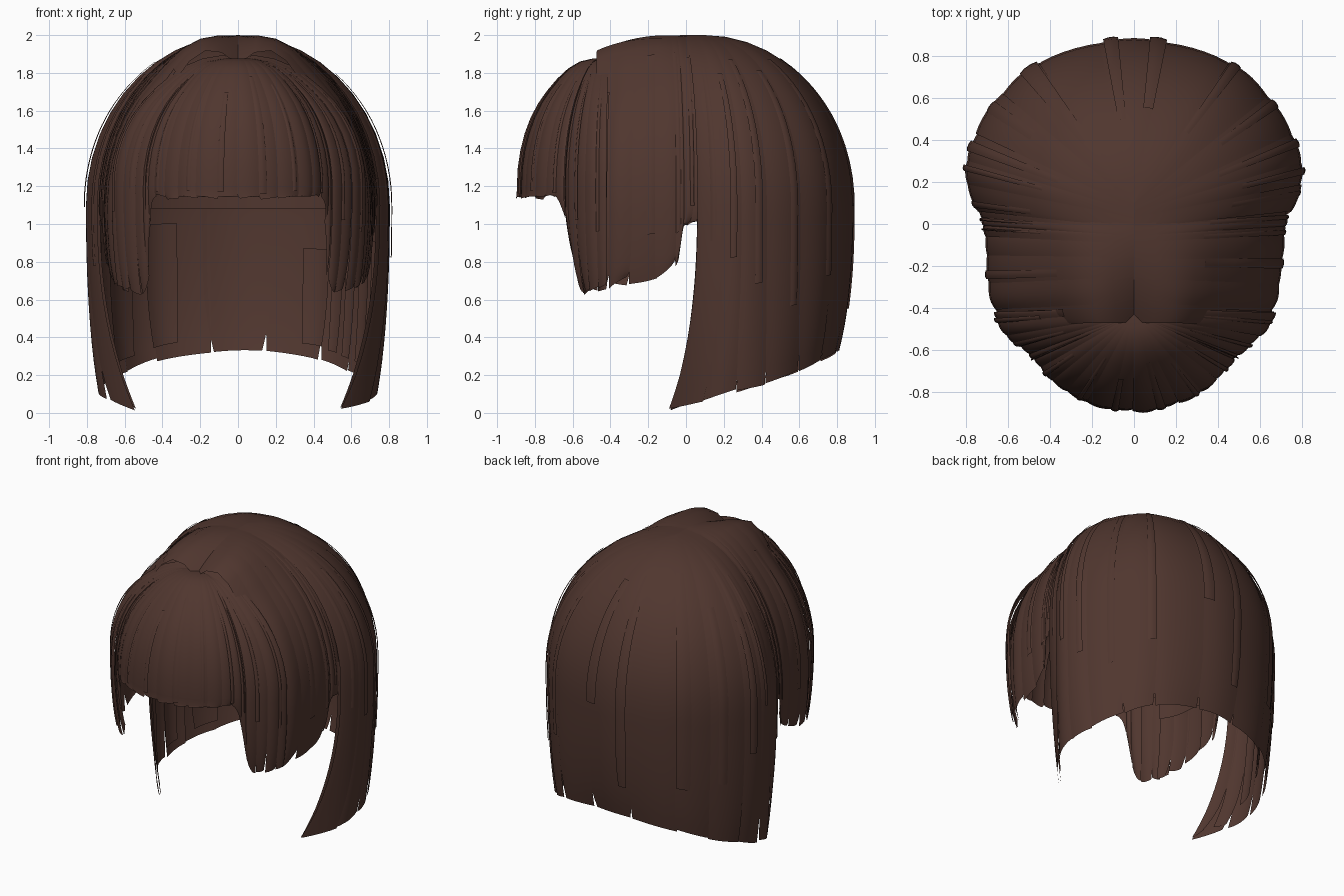
import bpy, math, random
from mathutils import Vector

random.seed(11)
cube = bpy.data.objects.get("Cube")
if cube:
    bpy.data.objects.remove(cube)

brown = bpy.data.materials.new("dark brown hair")
brown.use_nodes = True
colour = (0.080, 0.037, 0.028, 1)
brown.diffuse_color = colour
bsdf = brown.node_tree.nodes["Principled BSDF"]
bsdf.inputs["Base Color"].default_value = colour
bsdf.inputs["Roughness"].default_value = 0.7

# Guide hairs: root y, widest x, widest y, tip x, tip y, tip z
BACK = [(.10, 0, .885, 0, .81, .32), (.10, .42, .785, .38, .74, .28),
        (.09, .645, .595, .60, .57, .20), (.07, .775, .375, .72, .36, .13),
        (.04, .80, .22, .72, .14, .07), (-.02, .745, .06, .54, -.09, 0)]
SIDE = [(.04, .73, .09, .71, .07, .99), (-.04, .72, .01, .70, -.02, .97),
        (-.08, .71, -.04, .69, -.05, .78), (-.18, .70, -.18, .67, -.18, .70),
        (-.32, .68, -.36, .64, -.38, .66), (-.47, .62, -.48, .58, -.47, .64)]
FRINGE = [(-.43, 0, -.885, 0, -.89, 1.13), (-.43, .20, -.85, .20, -.855, 1.13),
          (-.43, .37, -.76, .36, -.77, 1.13), (-.43, .46, -.66, .45, -.66, 1.10),
          (-.43, .51, -.61, .48, -.56, .66), (-.43, .61, -.52, .57, -.50, .64),
          (-.40, .67, -.42, .64, -.42, .66)]


def mirrored(guides):
    return [(g[0], -g[1], g[2], -g[3], *g[4:]) for g in guides]


def both_sides(guides):
    return mirrored(guides)[:0:-1] + guides


def blend(guides, u):
    """Smooth interpolation between neighbouring guide hairs."""
    n = len(guides) - 1
    f = min(max(u, 0), 1) * n
    i = min(int(f), n - 1)
    t = f - i
    a, b, c, d = (guides[min(max(k, 0), n)] for k in range(i - 1, i + 3))
    return [q + .5 * t * (r - p + t * (2 * p - 5 * q + 4 * r - s + t * (3 * (q - r) + s - p)))
            for p, q, r, s in zip(a, b, c, d)]


def hair_point(guides, u, t, waist, hump, lift, scale, trim):
    """Arch from the parting to the widest height, then fall to the tip."""
    ry, ex, ey, tx, ty, tz = blend(guides, u)
    rz = 2 - .70 * min(ry, 0) ** 2 - (1 - scale)
    if t < .5:
        a = t * math.pi
        s = math.sin(a)
        p = Vector((ex * s, ry + (ey - ry) * s, waist + (rz - waist) * math.cos(a)))
        p.z += hump * max(0, -ry) * math.sin(math.pi * min(s / .6, 1))
    else:
        s = 2 * t - 1
        k = s ** 2.4
        p = Vector((ex + (tx - ex) * k, ey + (ty - ey) * k,
                    waist + (tz + trim - waist) * s))
    out = Vector((ex, ey - ry * .5, 0)).normalized()
    p += out * lift * min(1, t * 3)
    p.x *= scale
    p.y *= scale
    return p


def lock(verts, faces, guides, centre, width, waist, hump=0, lift=0, bulge=.007,
         taper=.1, ragged=.03, scale=1, start=0, end=1, cols=6, rows=22):
    """One curved sheet of hair with an arched section and a slanted tip."""
    base = len(verts)
    slant = [random.uniform(0, ragged), random.uniform(0, ragged)]
    for r in range(rows + 1):
        t = start + (end - start) * r / rows
        narrow = 1 - taper * max(0, (t - .7) / .3) ** 2
        for c in range(cols + 1):
            v = c / cols
            u = centre + (v - .5) * width * narrow
            arch = lift + bulge * (1 - (2 * v - 1) ** 2)
            trim = (slant[0] * (1 - v) + slant[1] * v) * max(0, 10 * t - 9)
            verts.append(hair_point(guides, u, t, waist, hump, arch, scale, trim))
    for r in range(rows):
        for c in range(cols):
            k = base + r * (cols + 1) + c
            faces.append((k, k + cols + 1, k + cols + 2, k + 1))


def finish(name, verts, faces):
    mesh = bpy.data.meshes.new(name)
    mesh.from_pydata(verts, [], faces)
    mesh.materials.append(brown)
    obj = bpy.data.objects.new(name, mesh)
    bpy.context.collection.objects.link(obj)
    bpy.ops.object.select_all(action='DESELECT')
    obj.select_set(True)
    bpy.context.view_layer.objects.active = obj
    bpy.ops.object.shade_smooth_by_angle(angle=math.radians(50))


def hair_section(name, guides, count, waist, hump=0, strays=0, ragged=.03, tapers=(.1,)):
    """Neighbouring overlapping locks, with thin raised strands on top."""
    verts, faces = [], []
    for i in range(count):
        lock(verts, faces, guides, (i + .5) / count, 1.12 / count, waist, hump,
             lift=random.uniform(-.006, .006), taper=random.choice(tapers), ragged=ragged)
    for i in range(strays):
        lock(verts, faces, guides, (i + random.uniform(.3, .7)) / strays,
             random.uniform(.2, .4) / count, waist, hump, lift=.011, bulge=.005, taper=.8,
             ragged=ragged, start=random.uniform(.15, .25), end=random.uniform(.5, .85), cols=3)
    finish(name, verts, faces)


# Long curtain around the back, short side locks, and the fringe with face-framing ends
hair_section("back_hair", both_sides(BACK), 13, 1.1, strays=12, ragged=.025,
             tapers=(.05, .1, .2, .25))
for side, guides in (("left", SIDE), ("right", mirrored(SIDE))):
    hair_section(side + "_side_locks", guides, 7, 1.1, hump=.22, strays=4,
                 ragged=.05, tapers=(.05, .1, .3))
hair_section("fringe", both_sides(FRINGE), 22, 1.2, hump=.04, strays=12,
             ragged=.025, tapers=(.05, .15, .3))

# Short inner cap under the outer hair
verts, faces = [], []
cap = [(g[0], g[1], g[2], g[1], g[2], 1.08) for g in BACK + SIDE[3:]]
lock(verts, faces, both_sides(cap), .5, 1, 1.15, bulge=0, taper=0, ragged=0,
     scale=.96, cols=48)
finish("inner_cap", verts, faces)

# Loose inner locks hanging inside the curtain, thinner and denser on the left
verts, faces = [], []
for centre, width, start in ((.39, .06, .56), (.28, .08, .66), (.16, .07, .6),
                             (.612, .05, .64), (.66, .03, .7), (.70, .03, .66),
                             (.75, .04, .62), (.80, .03, .6), (.86, .05, .6)):
    lock(verts, faces, both_sides(BACK), centre, width, 1.1, scale=.93, taper=.3,
         start=start, end=.95, rows=10)
finish("inner_locks", verts, faces)

# Tapered front tips at the ends of the curtain
verts, faces = [], []
for centre in (.025, .07, .93, .975):
    lock(verts, faces, both_sides(BACK), centre, .05, 1.1, lift=-.015, taper=.5,
         ragged=.08, start=.45)
finish("curtain_tips", verts, faces)
